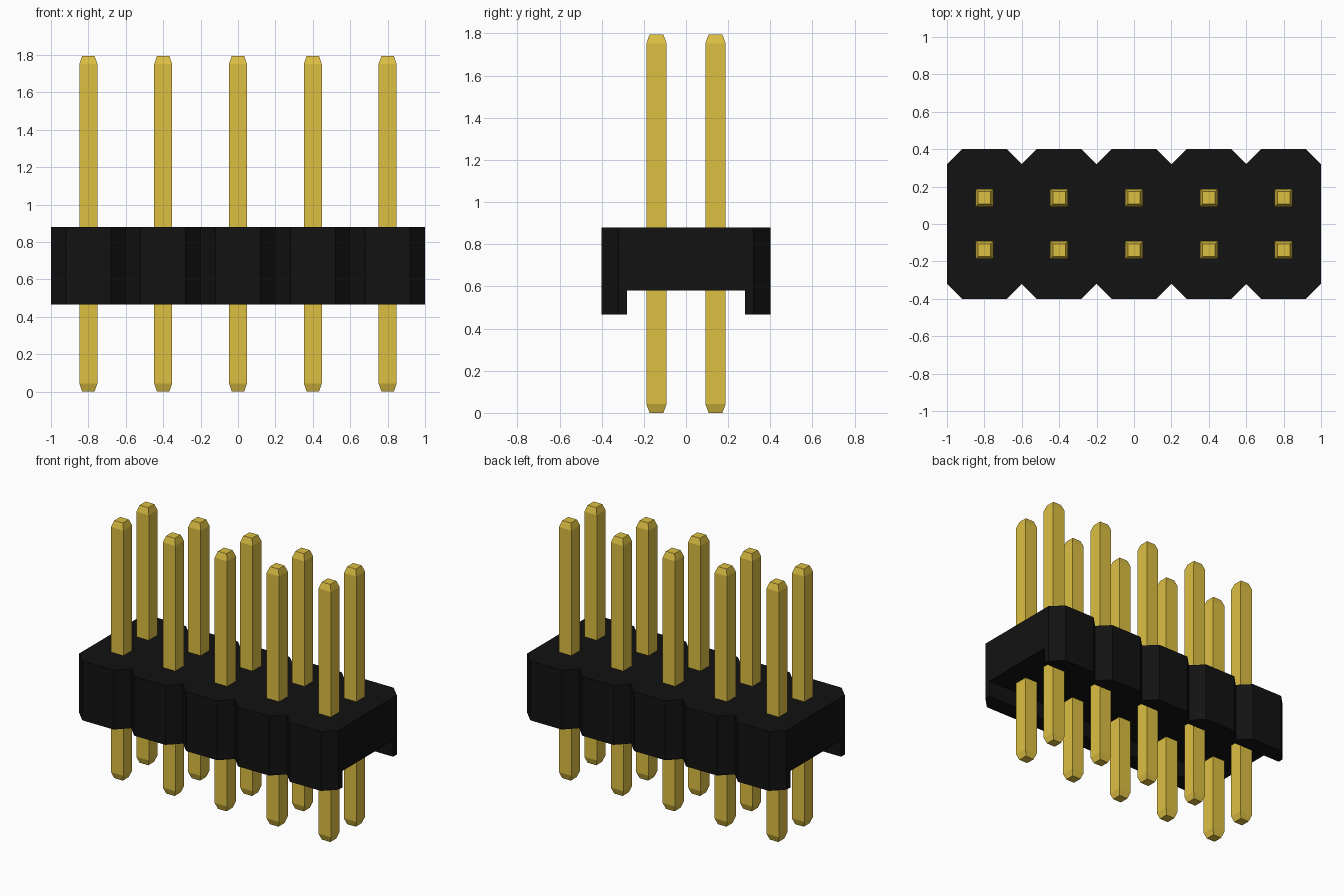
import bpy, bmesh
from mathutils import Vector

if "Cube" in bpy.data.objects:
    bpy.data.objects.remove(bpy.data.objects["Cube"])

PITCH, COUNT = 0.4, 5
HALF_Y, CHAMFER = 0.4, 0.08
Z_LOW, Z_SLOT, Z_TOP = 0.466, 0.58, 0.88
PIN_H, PIN_R, TIP_R, TAPER = 1.795, 0.048, 0.033, 0.043


def material(name, colour):
    m = bpy.data.materials.new(name)
    m.diffuse_color = colour
    m.use_nodes = True
    m.node_tree.nodes["Principled BSDF"].inputs["Base Color"].default_value = m.diffuse_color
    return m


def to_object(name, bm, mat=None):
    bmesh.ops.recalc_face_normals(bm, faces=bm.faces[:])
    mesh = bpy.data.meshes.new(name)
    bm.to_mesh(mesh)
    bm.free()
    if mat:
        mesh.materials.append(mat)
    ob = bpy.data.objects.new(name, mesh)
    bpy.context.collection.objects.link(ob)
    return ob


black = material("black_plastic", (0.006, 0.006, 0.006, 1))
gold = material("gold_metal", (0.72, 0.52, 0.055, 1))
centres = [(i - (COUNT - 1) / 2) * PITCH for i in range(COUNT)]

# Housing: row of chamfered cells, outlined in plan and extruded upward
h, c = PITCH / 2, CHAMFER
front = [(-1, -HALF_Y + c)]
for x in centres:
    front += [(x - h + c, -HALF_Y), (x + h - c, -HALF_Y), (x + h, -HALF_Y + c)]
outline = front + [(-x, -y) for x, y in front]
bm = bmesh.new()
base = bm.faces.new([bm.verts.new((x, y, Z_LOW)) for x, y in outline])
ext = bmesh.ops.extrude_face_region(bm, geom=[base], use_keep_orig=True)
top = [v for v in ext["geom"] if isinstance(v, bmesh.types.BMVert)]
bmesh.ops.translate(bm, verts=top, vec=(0, 0, Z_TOP - Z_LOW))
housing = to_object("housing", bm, black)

# Channel running along the underside
bm = bmesh.new()
bmesh.ops.create_cube(bm, size=1)
bmesh.ops.scale(bm, verts=bm.verts, vec=(2.4, 0.56, 0.4))
bmesh.ops.translate(bm, verts=bm.verts, vec=(0, 0, Z_SLOT - 0.2))
cutter = to_object("channel_cutter", bm, black)
cutter.hide_render = True
cutter.hide_set(True)
mod = housing.modifiers.new("channel", 'BOOLEAN')
mod.operation, mod.solver, mod.object = 'DIFFERENCE', 'EXACT', cutter
bpy.context.view_layer.objects.active = housing
bpy.ops.object.modifier_apply(modifier=mod.name)
bpy.data.objects.remove(cutter)

# Square pin with tapered tips, shared by every position
bm = bmesh.new()
bmesh.ops.create_cube(bm, size=1)
bmesh.ops.scale(bm, verts=bm.verts, vec=(2 * PIN_R, 2 * PIN_R, PIN_H - 2 * TAPER))
bmesh.ops.translate(bm, verts=bm.verts, vec=(0, 0, PIN_H / 2))
bm.normal_update()
for face in [f for f in bm.faces if abs(f.normal.z) > 0.9]:
    direction = face.normal.z
    new = bmesh.ops.extrude_discrete_faces(bm, faces=[face])["faces"][0]
    for v in new.verts:
        v.co.x *= TIP_R / PIN_R
        v.co.y *= TIP_R / PIN_R
        v.co.z += TAPER * direction
first = to_object("pin", bm, gold)
pin_mesh = first.data
bpy.data.objects.remove(first)

# Two rows of pins
for row, y in (("front", -0.14), ("back", 0.14)):
    for i, x in enumerate(centres):
        pin = bpy.data.objects.new(f"{row}_pin_{i + 1}", pin_mesh)
        pin.location = Vector((x, y, 0))
        bpy.context.collection.objects.link(pin)
